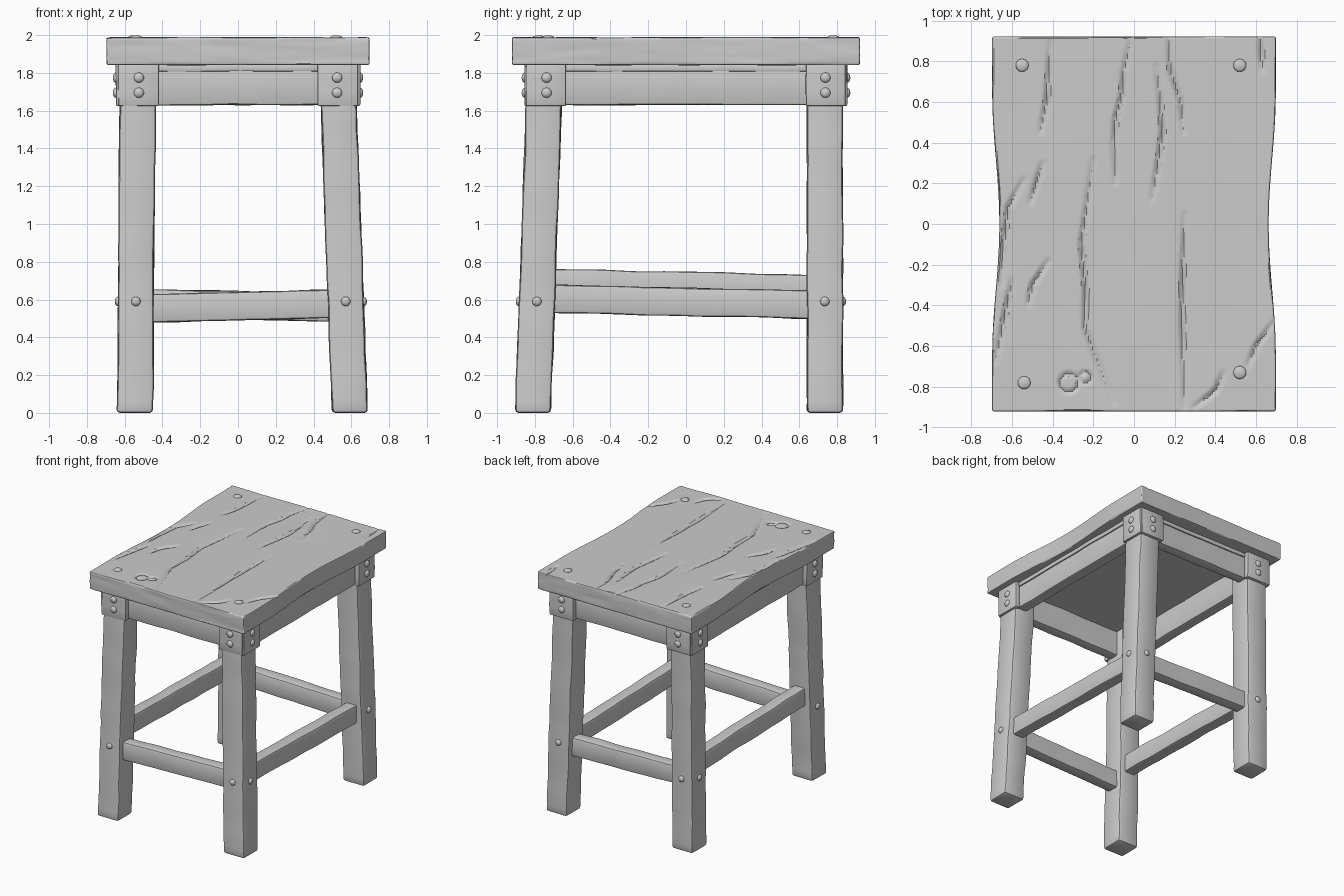
import bpy, bmesh, math
from mathutils import Vector, noise

if "Cube" in bpy.data.objects:
    bpy.data.objects.remove(bpy.data.objects["Cube"])


def finish(name, bm, angle=40):
    bmesh.ops.recalc_face_normals(bm, faces=bm.faces)
    me = bpy.data.meshes.new(name)
    bm.to_mesh(me)
    bm.free()
    ob = bpy.data.objects.new(name, me)
    bpy.context.collection.objects.link(ob)
    bpy.ops.object.select_all(action='DESELECT')
    bpy.context.view_layer.objects.active = ob
    ob.select_set(True)
    bpy.ops.object.shade_smooth_by_angle(angle=math.radians(angle))
    return ob


def beam(name, a, b, axis, size, bevel=0.016, rough=0.005):
    """Worn timber swept from a to b along one axis, sheared so its ends stay square."""
    a, b = Vector(a), Vector(b)
    bm = bmesh.new()
    bmesh.ops.create_cube(bm, size=1)
    dims = list(size)
    dims.insert(axis, b[axis] - a[axis])
    for v in bm.verts:
        v.co = Vector([v.co[i] * dims[i] for i in range(3)])
    bmesh.ops.bevel(bm, geom=bm.edges[:], offset=bevel, segments=2, profile=0.5, affect='EDGES')
    n = max(2, int(dims[axis] / 0.06))
    no = Vector([float(i == axis) for i in range(3)])
    for k in range(1, n):
        bmesh.ops.bisect_plane(bm, geom=bm.verts[:] + bm.edges[:] + bm.faces[:],
                               plane_co=no * dims[axis] * (k / n - 0.5), plane_no=no)
    for v in bm.verts:
        t = v.co[axis] / dims[axis] + 0.5
        off = v.co.copy()
        off[axis] = 0
        p = a.lerp(b, t) + off
        w = noise.noise_vector(p * 5) * rough
        w[axis] = 0
        v.co = p + w
    return finish(name, bm)


def box(name, lo, hi, bevel=0.008):
    lo, hi = Vector(lo), Vector(hi)
    c, d = (lo + hi) / 2, hi - lo
    return beam(name, (c.x, c.y, lo.z), (c.x, c.y, hi.z), 2, (d.x, d.y), bevel, 0.003)


def bolt(name, pos, direction, r=0.027, h=0.016):
    bm = bmesh.new()
    bmesh.ops.create_uvsphere(bm, u_segments=14, v_segments=8, radius=1)
    q = Vector(direction).to_track_quat('Z', 'Y')
    for v in bm.verts:
        v.co = q @ Vector((v.co.x * r, v.co.y * r, v.co.z * h)) + Vector(pos)
    return finish(name, bm, 60)


# Seat: carved plank with waisted sides, cracks and knots
CRACKS = [
    [(-.01, .92), (-.05, .75), (-.06, .63), (-.09, .52), (-.10, .40), (-.09, .20)],
    [(.11, .78), (.13, .6), (.14, .45), (.11, .25), (.09, .12)],
    [(.17, .92), (.18, .75), (.23, .6), (.245, .45)],
    [(.25, .05), (.24, -.2), (.235, -.5), (.25, -.9)],
    [(-.20, .32), (-.23, .1), (-.26, -.1), (-.24, -.3), (-.24, -.52), (-.17, -.7), (-.10, -.88)],
    [(-.41, .9), (-.43, .6), (-.46, .45)],
    [(-.54, .22), (-.62, .08), (-.64, -.1), (-.65, -.3)],
    [(-.45, .3), (-.48, .2), (-.51, .1)],
    [(-.42, -.18), (-.50, -.3), (-.52, -.4)],
    [(-.60, -.28), (-.63, -.42), (-.68, -.68)],
    [(.69, -.48), (.60, -.6), (.56, -.7)],
    [(.44, -.73), (.40, -.82), (.30, -.9)],
    [(.62, .92), (.63, .75)],
]
KNOTS = [(-.32, -.78, .045), (-.24, -.755, .026)]
SEGS = [(c[i], c[i + 1], i / (len(c) - 1), (i + 1) / (len(c) - 1)) for c in CRACKS for i in range(len(c) - 1)]


def carve(x, y):
    depth = 0
    for (ax, ay), (bx, by), ta, tb in SEGS:
        dx, dy = bx - ax, by - ay
        t = min(1, max(0, ((x - ax) * dx + (y - ay) * dy) / (dx * dx + dy * dy)))
        d = math.hypot(x - ax - t * dx, y - ay - t * dy)
        if d < 0.018:
            s = math.sin(math.pi * (0.1 + 0.8 * (ta + t * (tb - ta))))
            depth = max(depth, (1 - d / 0.018) * 0.018 * s)
    for kx, ky, r in KNOTS:
        d = abs(math.hypot(x - kx, y - ky) - r)
        depth = max(depth, (1 - d / 0.013) * 0.012)
    return depth


ZT, ZB, HX, HY = 1.988, 1.842, 0.697, 0.922
bm = bmesh.new()
bmesh.ops.create_grid(bm, x_segments=130, y_segments=170, size=1)
for v in bm.verts:
    v.co = Vector((v.co.x * HX, v.co.y * HY, ZT))
ext = bmesh.ops.extrude_face_region(bm, geom=bm.faces[:], use_keep_orig=True)
for v in ext['geom']:
    if isinstance(v, bmesh.types.BMVert):
        v.co.z = ZB
bmesh.ops.recalc_face_normals(bm, faces=bm.faces)
upright = [e for e in bm.edges if abs(e.verts[0].co.z - e.verts[1].co.z) > 0.1]
bmesh.ops.subdivide_edges(bm, edges=upright, cuts=7, use_grid_fill=True)
rim = [e for e in bm.edges if len(e.link_faces) == 2 and e.calc_face_angle() > 1]
bmesh.ops.bevel(bm, geom=rim, offset=0.009, segments=2, profile=0.5, affect='EDGES')
for v in bm.verts:
    x, y, z = v.co
    waist = 0.035 * (0.5 + 0.5 * math.cos(math.pi * min(1, abs(y) / 0.65)))
    nx = x * (1 - waist / HX)
    nz = z
    if z > ZT - 0.004:
        nz -= carve(nx, y)
        nz += 0.004 * noise.noise(Vector((x * 3, y * 1.5, 0)))
    # grain lines on the edges
    grain = 0.007 * max(0, noise.noise(Vector((x * 3, y * 3, z * 28))))
    if abs(x) > HX - 0.004:
        nx -= math.copysign(grain, x)
    if abs(y) > HY - 0.004:
        y -= math.copysign(grain, y)
    v.co = Vector((nx, y, nz))
finish("seat", bm, 35)

# Legs: name, top centre, bottom centre
LEGS = {
    "front_left": ((-.53, -.745), (-.545, -.81)),
    "front_right": ((.525, -.745), (.592, -.81)),
    "back_right": ((.525, .735), (.592, .735)),
    "back_left": ((-.53, .735), (-.545, .735)),
}


def leg_at(name, z):
    t, b = LEGS[name]
    f = z / 1.845
    return Vector((b[0] + (t[0] - b[0]) * f, b[1] + (t[1] - b[1]) * f, z))


for name in LEGS:
    beam(name + "_leg", leg_at(name, 0.0), leg_at(name, 1.845), 2, (.19, .19), 0.018, 0.006)
    sx = 1 if "right" in name else -1
    sy = 1 if "back" in name else -1

    # Corner plates on both outer faces
    xs = sorted((sx * .42, sx * .635))
    box(name + "_plate_y", (xs[0], sy * .832 - .022, 1.625), (xs[1], sy * .832 + .022, 1.85))
    ys = sorted((sy * .635, sy * .845))
    box(name + "_plate_x", (sx * .625 - .022, ys[0], 1.625), (sx * .625 + .022, ys[1], 1.85))
    for k, z in enumerate((1.695, 1.775)):
        bolt(f"{name}_plate_bolt_y{k}", (sx * .525, sy * .854, z), (0, sy, 0))
        bolt(f"{name}_plate_bolt_x{k}", (sx * .647, sy * .738, z), (sx, 0, 0))

    # Pegs where the stretchers meet the legs
    p = leg_at(name, 0.59)
    bolt(name + "_peg_y", p + Vector((0, sy * .096, 0)), (0, sy, 0), 0.025)
    bolt(name + "_peg_x", p + Vector((sx * .096, 0, 0)), (sx, 0, 0), 0.025)

# Aprons under the seat
for s, side in ((-1, "front"), (1, "back")):
    beam(side + "_apron", (-.5, s * .765, 1.735), (.5, s * .765, 1.735), 0, (.09, .21), 0.012)
    beam(side + "_apron_lip", (-.43, s * .775, 1.825), (.43, s * .775, 1.825), 0, (.09, .035), 0.006, 0.003)
for s, side in ((-1, "left"), (1, "right")):
    beam(side + "_apron", (s * .565, -.7, 1.735), (s * .565, .7, 1.735), 1, (.09, .21), 0.012)
    beam(side + "_apron_lip", (s * .575, -.64, 1.825), (s * .575, .64, 1.825), 1, (.09, .035), 0.006, 0.003)

# Stretchers: crooked rails between the legs
for name, l1, z1, l2, z2, axis in (
        ("front_stretcher", "front_left", .55, "front_right", .58, 0),
        ("back_stretcher", "back_left", .582, "back_right", .558, 0),
        ("left_stretcher", "front_left", .69, "back_left", .655, 1),
        ("right_stretcher", "front_right", .607, "back_right", .57, 1)):
    beam(name, leg_at(l1, z1), leg_at(l2, z2), axis, (.10, .15), 0.014)

# Screw heads on the seat
for k, (x, y) in enumerate(((-.55, .78), (.52, .78), (-.54, -.78), (.52, -.73))):
    bolt(f"seat_screw_{k}", (x, y, ZT), (0, 0, 1), 0.032, 0.011)
